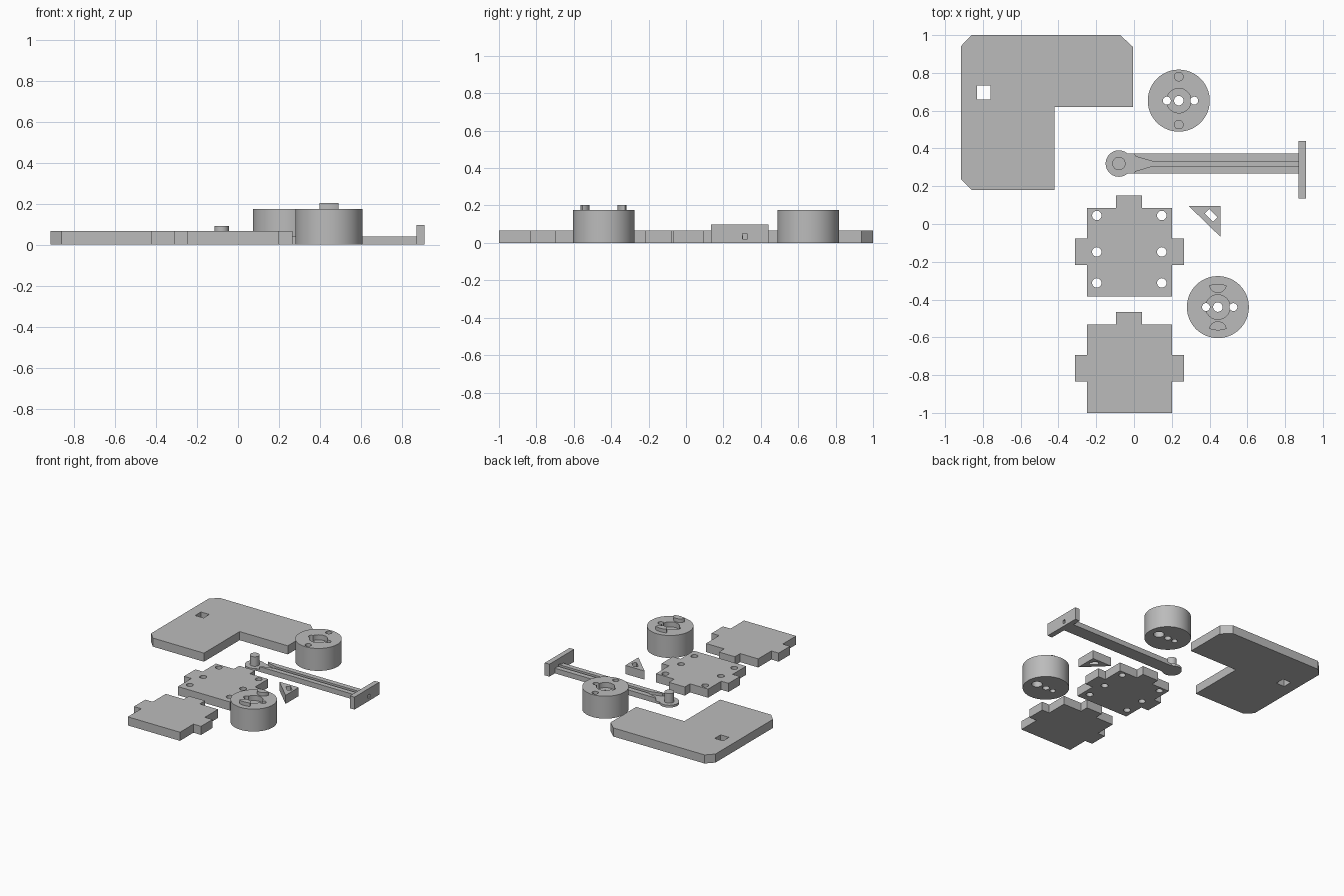
import bpy, bmesh, math

if "Cube" in bpy.data.objects:
    bpy.data.objects.remove(bpy.data.objects["Cube"])

grey = bpy.data.materials.new("plain_grey")
grey.diffuse_color = (0.5, 0.5, 0.5, 1)
grey.use_nodes = True
grey.node_tree.nodes["Principled BSDF"].inputs["Base Color"].default_value = grey.diffuse_color


def prism(name, pts, z0, z1):
    """Closed 2D outline extruded from z0 to z1."""
    area = sum(a[0] * b[1] - b[0] * a[1] for a, b in zip(pts, pts[1:] + pts[:1]))
    if area < 0:
        pts = pts[::-1]
    bm = bmesh.new()
    low = [bm.verts.new((x, y, z0)) for x, y in pts]
    top = [bm.verts.new((x, y, z1)) for x, y in pts]
    bm.faces.new(low[::-1])
    bm.faces.new(top)
    n = len(pts)
    for i in range(n):
        j = (i + 1) % n
        bm.faces.new((low[i], low[j], top[j], top[i]))
    me = bpy.data.meshes.new(name)
    bm.to_mesh(me)
    bm.free()
    me.materials.append(grey)
    ob = bpy.data.objects.new(name, me)
    bpy.context.collection.objects.link(ob)
    return ob


def circle(x, y, r, n=48):
    return [(x + r * math.cos(2 * math.pi * i / n), y + r * math.sin(2 * math.pi * i / n))
            for i in range(n)]


def rect(x0, x1, y0, y1):
    return [(x0, y0), (x1, y0), (x1, y1), (x0, y1)]


def clipped(cx, cy, side, offset, r, limit):
    """Circle beside a hub, flattened where it passes a limit radius from the hub."""
    out = []
    for x, y in circle(0, side * offset, r, 32):
        k = min(1, limit / math.hypot(x, y))
        out.append((cx + x * k, cy + y * k))
    return out


def activate(ob):
    bpy.ops.object.select_all(action='DESELECT')
    ob.select_set(True)
    bpy.context.view_layer.objects.active = ob


def boolean(ob, tool, op='DIFFERENCE'):
    activate(ob)
    m = ob.modifiers.new("bool", 'BOOLEAN')
    m.operation, m.solver, m.object = op, 'EXACT', tool
    bpy.ops.object.modifier_apply(modifier=m.name)
    bpy.data.objects.remove(tool)


def cut(ob, pts, z0=-0.1, z1=0.4):
    boolean(ob, prism("cutter", pts, z0, z1))


def smooth(ob):
    activate(ob)
    bpy.ops.object.shade_smooth_by_angle(angle=math.radians(30))


T = 0.067  # plate thickness

# L-shaped plate with chamfered corners and a square hole
l_plate = prism("l_shaped_plate", [
    (-0.86, 0.18), (-0.42, 0.18), (-0.42, 0.62), (-0.005, 0.62), (-0.005, 0.937),
    (-0.073, 1.0), (-0.86, 1.0), (-0.915, 0.943), (-0.915, 0.237)], 0, T)
cut(l_plate, rect(-0.832, -0.76, 0.66, 0.732))


# Tabbed plates: one drilled, one plain
def tabbed_plate(name, dy):
    pts = [(-0.25, -0.383), (0.2, -0.383), (0.2, -0.217), (0.265, -0.217), (0.265, -0.077),
           (0.2, -0.077), (0.2, 0.085), (0.043, 0.085), (0.043, 0.15), (-0.095, 0.15),
           (-0.095, 0.085), (-0.25, 0.085), (-0.25, -0.077), (-0.313, -0.077),
           (-0.313, -0.217), (-0.25, -0.217)]
    return prism(name, [(x, y + dy) for x, y in pts], 0, T)


drilled = tabbed_plate("drilled_tabbed_plate", 0)
for hx in (-0.197, 0.147):
    for hy in (0.045, -0.148, -0.312):
        cut(drilled, circle(hx, hy, 0.025, 32))
smooth(drilled)
tabbed_plate("plain_tabbed_plate", -0.617)


# Drums with a recessed hub, three bores and a counterbore underneath
def drum(name, x, y):
    ob = prism(name, circle(x, y, 0.164, 96), 0, 0.175)
    cut(ob, circle(x, y, 0.065), 0.135)
    cut(ob, circle(x, y, 0.025, 32))
    cut(ob, circle(x - 0.063, y, 0.021, 32))
    cut(ob, circle(x + 0.082, y, 0.021, 32))
    cut(ob, circle(x + 0.082, y, 0.038, 32), -0.1, 0.05)
    return ob


socket_drum = drum("socket_drum", 0.237, 0.653)
peg_drum = drum("peg_drum", 0.444, -0.44)
for s in (-1, 1):
    cut(socket_drum, clipped(0.237, 0.653, s, 0.127, 0.023, 0.148), 0.135)
    peg = prism("peg", clipped(0.444, -0.44, s, 0.122, 0.047, 0.123), 0.16, 0.203)
    boolean(peg_drum, peg, 'UNION')
smooth(socket_drum)
smooth(peg_drum)

# Lever arm: grooved bar, thin round end with a pin, upright end plate
AY = 0.32
arm = prism("lever_arm", rect(-0.06, 0.88, AY - 0.052, AY + 0.052), 0, 0.04)
cut(arm, circle(-0.08, AY, 0.095, 64), 0.018)
cut(arm, [(-0.02, AY + 0.043), (0.01, AY + 0.037), (0.095, AY + 0.012), (0.95, AY + 0.012),
          (0.95, AY - 0.014), (0.095, AY - 0.014), (0.01, AY - 0.039), (-0.02, AY - 0.045)], 0.018)
boolean(arm, prism("round_end", circle(-0.08, AY, 0.07, 64), 0, 0.018), 'UNION')
boolean(arm, prism("pin", circle(-0.08, AY, 0.035), 0.01, 0.092), 'UNION')
end_plate = prism("arm_end_plate", rect(0.87, 0.91, 0.135, 0.44), 0, 0.097)
cut(end_plate, rect(0.8, 1.0, AY - 0.017, AY + 0.007), 0.022, 0.05)
boolean(arm, end_plate, 'UNION')
cut(arm, rect(0.8, 1.0, AY - 0.014, AY + 0.008), 0.022, 0.048)
smooth(arm)

# Triangular wedge with a slanted slot
wedge = prism("triangular_wedge", [(0.29, 0.095), (0.457, 0.095), (0.457, -0.067)], 0, T)
c, d, w = (0.408, 0.045), 0.022, 0.012
cut(wedge, [(c[0] + a * d + b * w, c[1] - a * d + b * w)
            for a, b in ((-1, -1), (1, -1), (1, 1), (-1, 1))])
